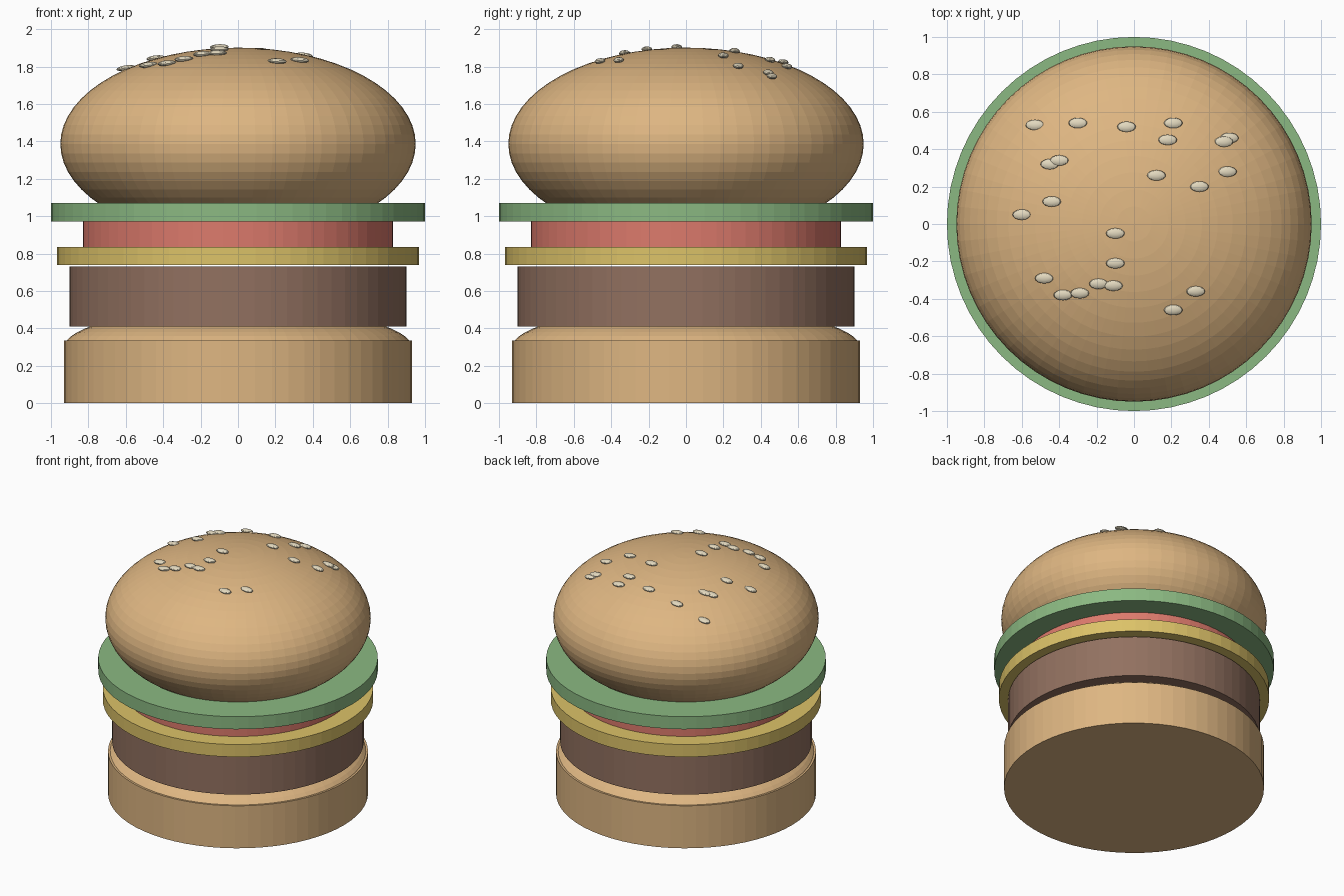
import bpy
import math
from mathutils import Matrix

cube = bpy.data.objects.get("Cube")
if cube:
    bpy.data.objects.remove(cube, do_unlink=True)


def make_material(name, rgb):
    """Flat material from 0-255 display colour."""
    linear = [((c / 255 + 0.055) / 1.055) ** 2.4 for c in rgb] + [1]
    mat = bpy.data.materials.new(name)
    mat.use_nodes = True
    mat.diffuse_color = linear
    mat.node_tree.nodes["Principled BSDF"].inputs["Base Color"].default_value = linear
    return mat


def finish(name, mat):
    obj = bpy.context.object
    obj.name = obj.data.name = name
    obj.data.materials.append(mat)
    return obj


def disc(name, radius, low, high, mat):
    """Flat-sided round layer between two heights."""
    bpy.ops.mesh.primitive_cylinder_add(vertices=64, radius=radius, depth=high - low,
                                        location=(0, 0, (low + high) / 2))
    return finish(name, mat)


def ellipsoid(name, centre, size, mat, segments=64, rings=32):
    bpy.ops.mesh.primitive_uv_sphere_add(segments=segments, ring_count=rings,
                                         radius=1, location=centre)
    obj = finish(name, mat)
    obj.data.transform(Matrix.Diagonal((*size, 1)))
    return obj


bun = make_material("toasted bun", (222, 182, 130))
meat = make_material("brown patty", (146, 113, 96))
cheese = make_material("yellow cheese", (220, 194, 104))
tomato = make_material("red tomato", (220, 122, 108))
lettuce = make_material("green lettuce", (139, 185, 130))
sesame = make_material("pale sesame", (226, 216, 190))

# Bottom bun with its soft crown
disc("bottom_bun", 0.93, 0, 0.335, bun)
ellipsoid("bottom_bun_crown", (0, 0, 0.297), (0.93, 0.93, 0.215), bun)

# Fillings
disc("patty", 0.9, 0.41, 0.73, meat)
disc("cheese_slice", 0.967, 0.738, 0.836, cheese)
disc("tomato_slice", 0.83, 0.836, 0.972, tomato)
disc("lettuce_leaf", 1.0, 0.972, 1.071, lettuce)

# Top bun
BUN_Z, BUN_R, BUN_H = 1.386, 0.95, 0.515
ellipsoid("top_bun", (0, 0, BUN_Z), (BUN_R, BUN_R, BUN_H), bun)

# Sesame seeds scattered over the top bun
seeds = [(-.53, .53), (-.3, .54), (-.04, .52), (.21, .54), (.18, .45), (.51, .46),
         (.48, .44), (-.45, .32), (-.4, .34), (-.44, .12), (-.6, .05), (.12, .26),
         (.35, .2), (.5, .28), (-.1, -.05), (-.1, -.21), (-.48, -.29), (-.38, -.38),
         (-.29, -.37), (-.19, -.32), (-.11, -.33), (.33, -.36), (.21, -.46)]
for x, y in seeds:
    z = BUN_Z + BUN_H * math.sqrt(1 - (x * x + y * y) / BUN_R ** 2)
    seed = ellipsoid("sesame_seed", (x, y, z + 0.007), (0.05, 0.028, 0.015),
                     sesame, segments=16, rings=8)
    seed.rotation_euler = (-0.25 * y, 0.25 * x, 0)
    bpy.ops.object.shade_smooth_by_angle()
